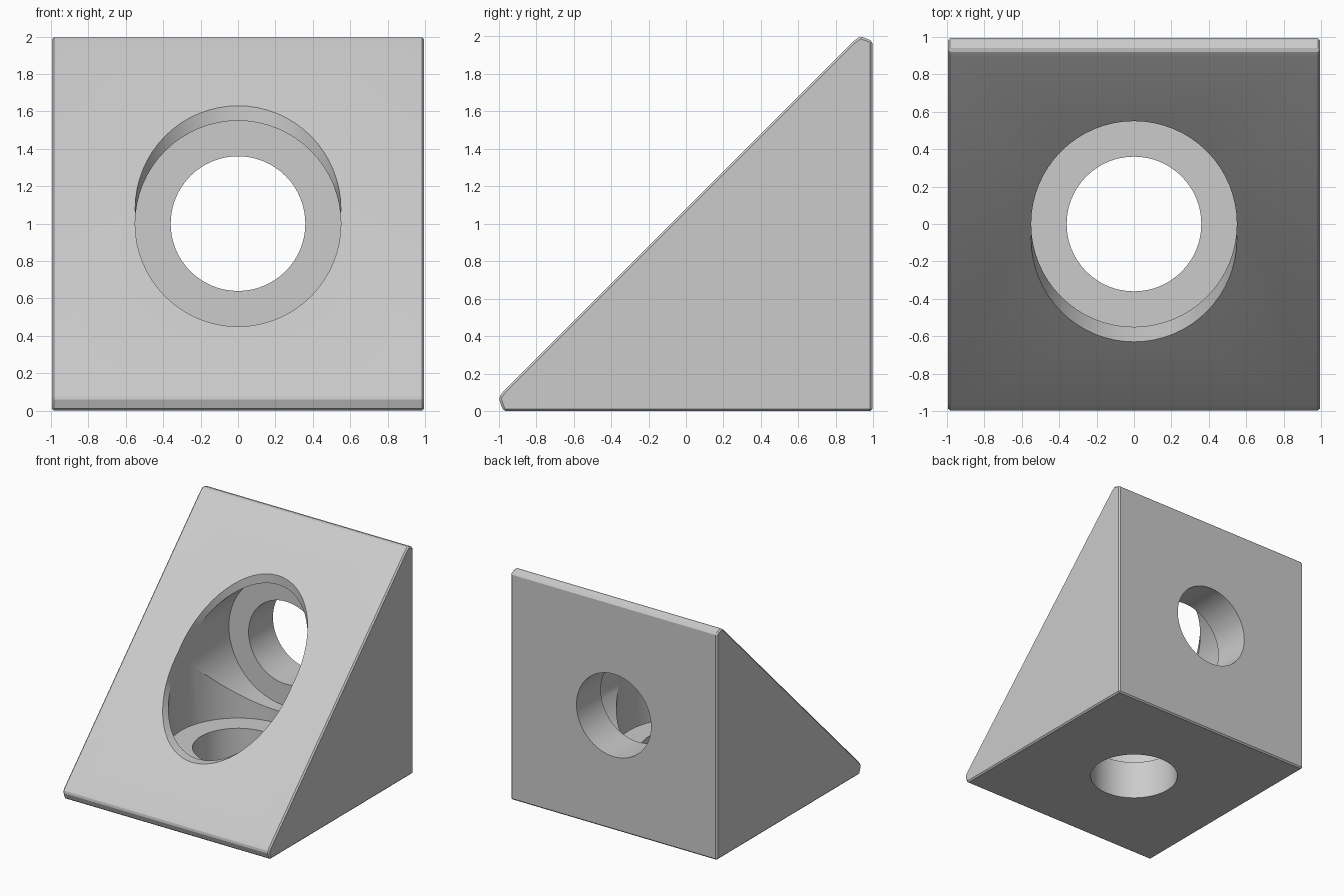
import bpy, bmesh, math

cube = bpy.data.objects.get("Cube")
if cube:
    bpy.data.objects.remove(cube, do_unlink=True)

WALL = 0.34          # thickness left under each counterbore
BOLT_R, BORE_R = 0.36, 0.55

grey = bpy.data.materials.new("light grey")
grey.use_nodes = True
colour = (0.6, 0.6, 0.6, 1)
grey.diffuse_color = colour
grey.node_tree.nodes["Principled BSDF"].inputs["Base Color"].default_value = colour


def add_object(name, bm):
    bmesh.ops.recalc_face_normals(bm, faces=bm.faces)
    mesh = bpy.data.meshes.new(name)
    bm.to_mesh(mesh)
    bm.free()
    mesh.materials.append(grey)
    obj = bpy.data.objects.new(name, mesh)
    bpy.context.collection.objects.link(obj)
    return obj


def apply_modifiers(obj):
    bpy.context.view_layer.update()
    deps = bpy.context.evaluated_depsgraph_get()
    mesh = bpy.data.meshes.new_from_object(obj.evaluated_get(deps))
    obj.modifiers.clear()
    obj.data = mesh


def drill(body, name, radius, start, end, upright):
    """Cut a round hole along z, or along y when not upright."""
    bm = bmesh.new()
    bmesh.ops.create_cone(bm, cap_ends=True, segments=64, radius1=radius,
                          radius2=radius, depth=end - start)
    cutter = add_object(name, bm)
    mid = (start + end) / 2
    if upright:
        cutter.location = (0, 0, mid)
    else:
        cutter.location = (0, mid, 1)
        cutter.rotation_euler.x = math.pi / 2
    cutter.hide_render = True
    mod = body.modifiers.new(name, "BOOLEAN")
    mod.operation, mod.solver, mod.object = "DIFFERENCE", "EXACT", cutter
    apply_modifiers(body)
    bpy.data.objects.remove(cutter, do_unlink=True)


# Wedge body with blunted tips, extruded across x
profile = [(-0.975, 0), (0.995, 0), (0.995, 1.975), (0.93, 2),
           (0.89, 1.97), (-0.97, 0.11), (-1, 0.07)]
bm = bmesh.new()
face = bm.faces.new([bm.verts.new((-0.995, y, z)) for y, z in profile])
side = bmesh.ops.extrude_face_region(bm, geom=[face])["geom"]
bmesh.ops.translate(bm, vec=(1.99, 0, 0),
                    verts=[v for v in side if isinstance(v, bmesh.types.BMVert)])
body = add_object("corner_bracket", bm)

# Slightly softened edges
bevel = body.modifiers.new("edge", "BEVEL")
bevel.width, bevel.segments = 0.012, 1
bevel.limit_method, bevel.angle_limit = "ANGLE", math.radians(50)
apply_modifiers(body)

# Counterbores entering through the slope, then bolt holes through each wall
drill(body, "base_counterbore", BORE_R, WALL, 3, True)
drill(body, "back_counterbore", BORE_R, -2, 1 - WALL, False)
drill(body, "base_bolt_hole", BOLT_R, -0.5, 1, True)
drill(body, "back_bolt_hole", BOLT_R, 0, 1.5, False)

bpy.ops.object.select_all(action="DESELECT")
body.select_set(True)
bpy.context.view_layer.objects.active = body
bpy.ops.object.shade_smooth_by_angle(angle=math.radians(25))
